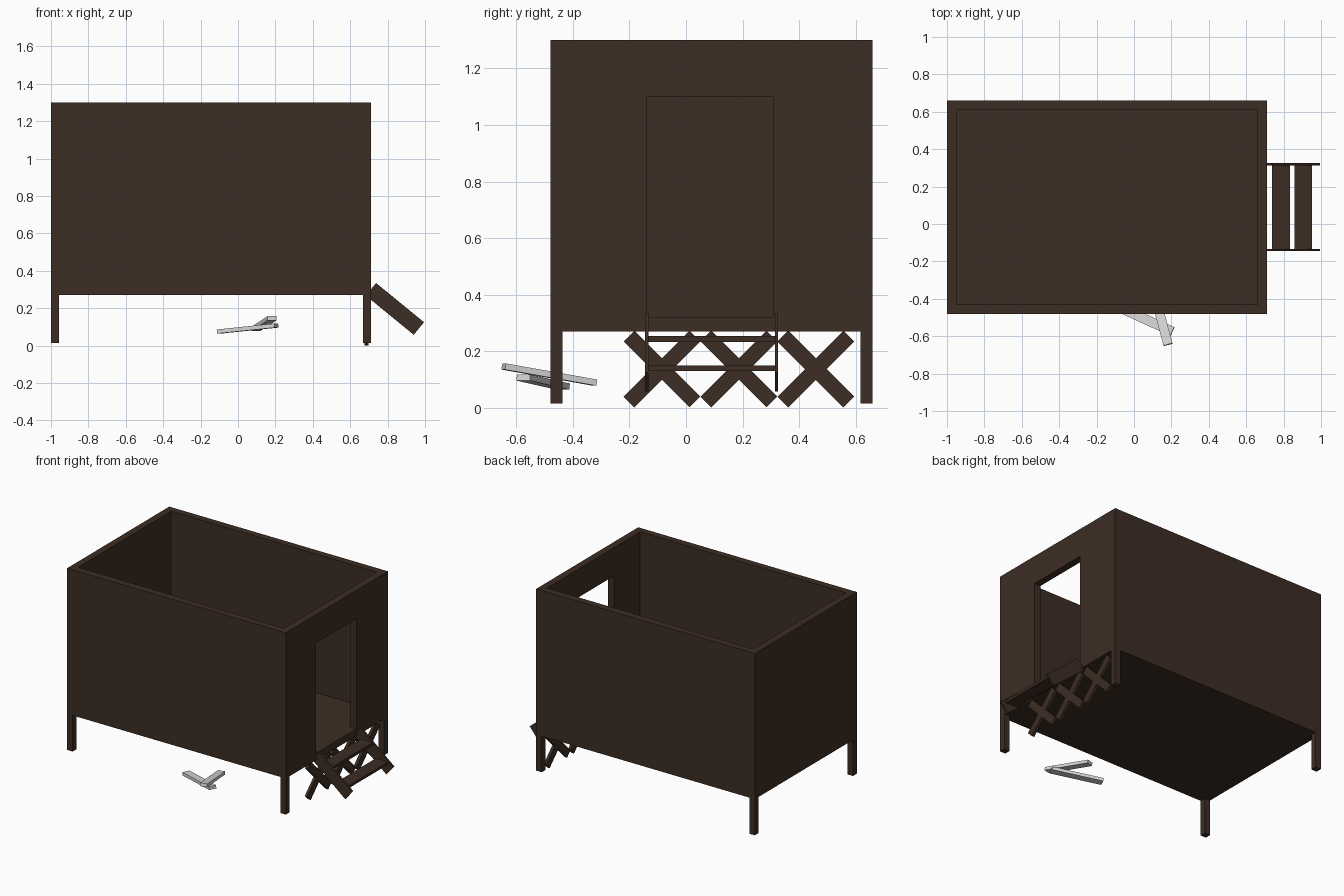
import bpy, math
from mathutils import Vector, Matrix

if "Cube" in bpy.data.objects:
    bpy.data.objects.remove(bpy.data.objects["Cube"])


def material(name, rgb):
    m = bpy.data.materials.new(name)
    m.diffuse_color = (*rgb, 1)
    m.use_nodes = True
    m.node_tree.nodes["Principled BSDF"].inputs["Base Color"].default_value = m.diffuse_color
    return m


brown = material("dark brown wood", (0.046, 0.026, 0.017))
grey = material("light grey wood", (0.68, 0.68, 0.68))


def oriented_box(name, center, size, rot=None, mat=brown):
    """Box of the given size, with an optional 3x3 rotation, baked into the mesh."""
    h = [s / 2 for s in size]
    rot = rot or Matrix.Identity(3)
    verts = [Vector(center) + rot @ Vector((sx * h[0], sy * h[1], sz * h[2]))
             for sx in (-1, 1) for sy in (-1, 1) for sz in (-1, 1)]
    faces = [(0, 1, 3, 2), (4, 6, 7, 5), (0, 4, 5, 1), (2, 3, 7, 6), (0, 2, 6, 4), (1, 5, 7, 3)]
    me = bpy.data.meshes.new(name)
    me.from_pydata(verts, [], faces)
    me.materials.append(mat)
    ob = bpy.data.objects.new(name, me)
    bpy.context.collection.objects.link(ob)
    return ob


def box(name, lo, hi):
    return oriented_box(name, [(a + b) / 2 for a, b in zip(lo, hi)], [b - a for a, b in zip(lo, hi)])


def plank(name, a, b, width, thick, mat):
    """Flat board running from a to b."""
    a, b = Vector(a), Vector(b)
    x = (b - a).normalized()
    y = Vector((0, 0, 1)).cross(x).normalized()
    rot = Matrix((x, y, x.cross(y))).transposed()
    return oriented_box(name, (a + b) / 2, ((b - a).length, width, thick), rot, mat)


# Open-topped cabin: block hollowed out, with a doorway on the right
X0, X1, Y0, Y1, Z0, Z1 = -1.0, 0.71, -0.48, 0.66, 0.27, 1.30
T = 0.05
cabin = box("cabin_walls_and_floor", (X0, Y0, Z0), (X1, Y1, Z1))
cutters = [box("room_cutter", (X0 + T, Y0 + T, Z0 + T), (X1 - T, Y1 - T, Z1 + 0.2)),
           box("door_cutter", (X1 - 2 * T, -0.14, Z0 + T), (X1 + T, 0.31, 1.10))]
for c in cutters:
    c.hide_render = True
    c.display_type = 'WIRE'
    mod = cabin.modifiers.new(c.name, 'BOOLEAN')
    mod.operation = 'DIFFERENCE'
    mod.solver = 'EXACT'
    mod.object = c

# Corner legs
L = 0.043
for nx, x in (("left", X0), ("right", X1 - L)):
    for ny, y in (("front", Y0), ("back", Y1 - L)):
        box(f"{ny}_{nx}_leg", (x, y, 0.015), (x + L, y + L, Z0))

# Crossed boards under the doorway wall
for i, y in enumerate((-0.085, 0.187, 0.459)):
    for s in (-1, 1):
        oriented_box(f"cross_board_{i}_{'a' if s < 0 else 'b'}", (0.687, y, 0.137),
                     (0.02, 0.33, 0.054), Matrix.Rotation(s * math.pi / 4, 3, 'X'))

# Stair side boards and treads
for name, y in (("front", -0.139), ("back", 0.32)):
    oriented_box(f"{name}_stair_side", (0.839, y, 0.196), (0.331, 0.012, 0.087),
                 Matrix.Rotation(math.radians(39.3), 3, 'Y'))
box("upper_tread", (0.738, -0.134, 0.233), (0.833, 0.315, 0.254))
box("lower_tread", (0.858, -0.134, 0.13), (0.953, 0.315, 0.149))

# Two loose boards under the front edge
plank("loose_board_upper", (0.182, -0.645, 0.146), (0.096, -0.322, 0.089), 0.05, 0.022, grey)
plank("loose_board_lower", (0.205, -0.575, 0.107), (-0.102, -0.435, 0.075), 0.052, 0.022, grey)
